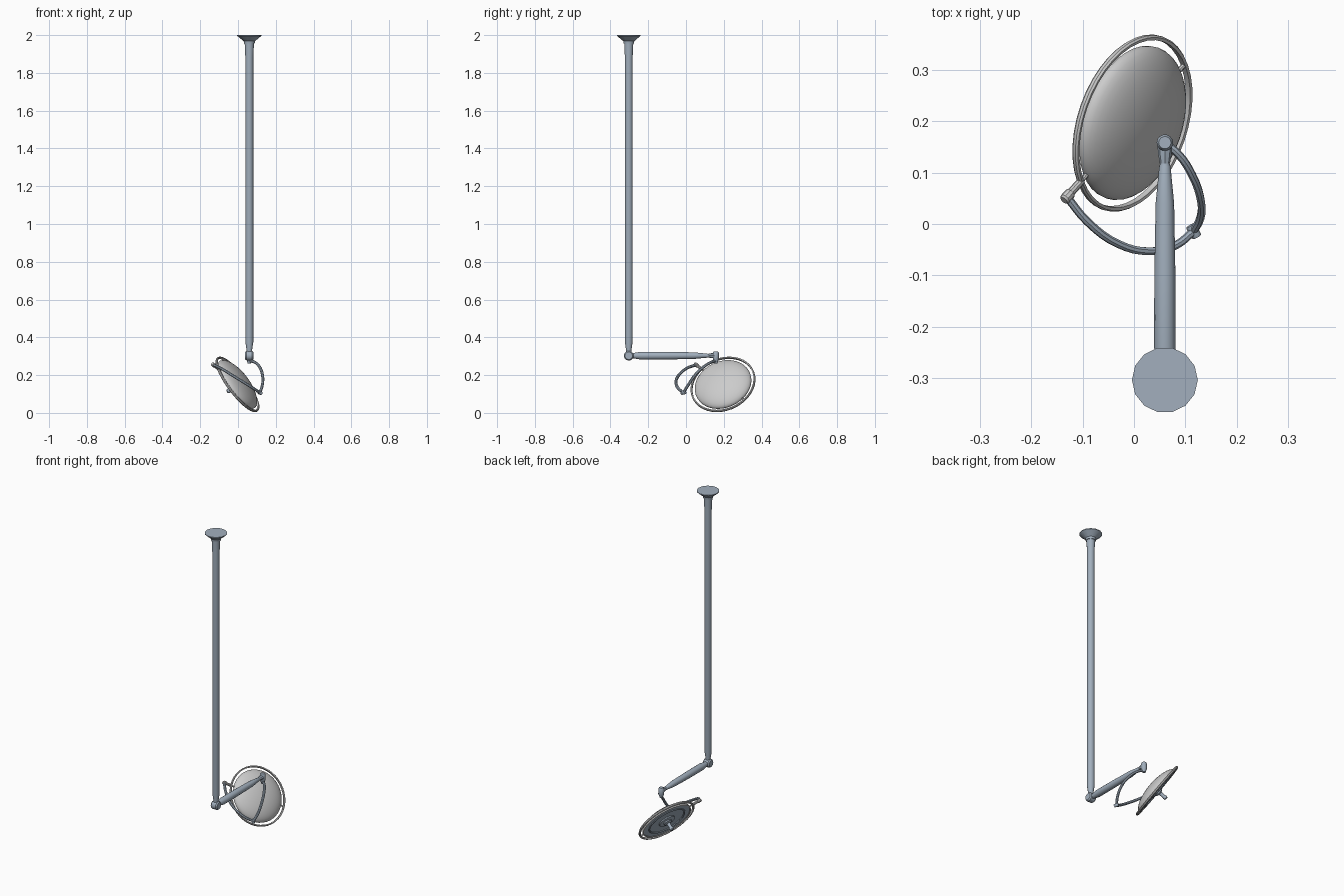
import bpy, bmesh, math
from mathutils import Vector

if "Cube" in bpy.data.objects:
    bpy.data.objects.remove(bpy.data.objects["Cube"])


def material(name, col):
    m = bpy.data.materials.new(name)
    m.diffuse_color = (*col, 1)
    m.use_nodes = True
    m.node_tree.nodes["Principled BSDF"].inputs["Base Color"].default_value = m.diffuse_color
    return m


BLUE = material("blue_grey_paint", (0.36, 0.43, 0.51))


def finish(ob, mat, angle=35):
    if mat:
        ob.data.materials.append(mat)
    bpy.ops.object.select_all(action='DESELECT')
    ob.select_set(True)
    bpy.context.view_layer.objects.active = ob
    bpy.ops.object.shade_smooth_by_angle(angle=math.radians(angle))
    return ob


def lathe(name, origin, axis, profile, n=14, mat=None, closed=False):
    """Revolve (radius, height) points about an axis."""
    bm = bmesh.new()
    q = Vector(axis).to_track_quat('Z', 'Y')
    o = Vector(origin)
    rings = []
    for r, h in profile:
        if r < 1e-6:
            rings.append([bm.verts.new(o + q @ Vector((0, 0, h)))])
        else:
            rings.append([bm.verts.new(o + q @ Vector((r * math.cos(t), r * math.sin(t), h)))
                          for t in (2 * math.pi * i / n for i in range(n))])
    pairs = list(zip(rings, rings[1:]))
    if closed:
        pairs.append((rings[-1], rings[0]))
    for a, b in pairs:
        for i in range(n):
            j = (i + 1) % n
            vs = [a[i % len(a)], a[j % len(a)], b[j % len(b)], b[i % len(b)]]
            bm.faces.new(list(dict.fromkeys(vs)))
    if not closed:
        for ring in (rings[0], rings[-1]):
            if len(ring) > 1:
                bm.faces.new(ring)
    bmesh.ops.recalc_face_normals(bm, faces=bm.faces)
    me = bpy.data.meshes.new(name)
    bm.to_mesh(me)
    bm.free()
    ob = bpy.data.objects.new(name, me)
    bpy.context.collection.objects.link(ob)
    return finish(ob, mat)


def tube(name, pts, radius, mat=None):
    """Round bar along a smooth path."""
    cu = bpy.data.curves.new(name, 'CURVE')
    cu.dimensions = '3D'
    cu.bevel_depth = radius
    cu.bevel_resolution = 2
    cu.use_fill_caps = True
    cu.resolution_u = 4
    sp = cu.splines.new('BEZIER')
    sp.bezier_points.add(len(pts) - 1)
    for p, co in zip(sp.bezier_points, pts):
        p.co = co
        p.handle_left_type = p.handle_right_type = 'AUTO'
    ob = bpy.data.objects.new(name, cu)
    bpy.context.collection.objects.link(ob)
    bpy.ops.object.select_all(action='DESELECT')
    ob.select_set(True)
    bpy.context.view_layer.objects.active = ob
    bpy.ops.object.convert(target='MESH')
    return finish(bpy.context.object, mat)


X, Y0, ZA = 0.06, -0.303, 0.303

# Ceiling pole with flared mounting flange
lathe("ceiling_pole", (X, Y0, 0), (0, 0, 1),
      [(0.014, 0.31), (0.015, 0.335), (0.021, 0.375), (0.021, 1.88), (0.025, 1.965)], mat=BLUE)
lathe("ceiling_flange", (X, Y0, 0), (0, 0, 1),
      [(0.028, 1.955), (0.03, 1.968), (0.064, 1.996), (0.064, 2.0)], mat=BLUE)

# Elbow hinge and horizontal arm
lathe("elbow_hinge", (X, Y0, ZA), (1, 0, 0),
      [(0.02, -0.022), (0.026, -0.015), (0.026, 0.015), (0.02, 0.022)], mat=BLUE)
lathe("horizontal_arm", (X, 0, ZA), (0, 1, 0),
      [(0.014, -0.295), (0.015, -0.275), (0.021, -0.24), (0.0205, -0.1), (0.018, 0.04),
       (0.011, 0.112), (0.009, 0.118), (0.009, 0.15)], mat=BLUE)

# Swivel joint at the end of the arm
lathe("swivel_joint", (X, 0.158, 0), (0, 0, 1),
      [(0.009, 0.262), (0.012, 0.274), (0.016, 0.284), (0.016, 0.318), (0.012, 0.325)], mat=BLUE)
lathe("swivel_neck", (X, 0, ZA), (0, 1, 0),
      [(0.01, 0.118), (0.013, 0.135), (0.015, 0.158)], n=8, mat=BLUE)

# Two curved yoke arms
hinge = Vector((0.116, -0.014, 0.107))
tube("upper_yoke_arm", [(0.06, 0.157, 0.275), (0.085, 0.137, 0.270), (0.113, 0.095, 0.245),
                        (0.130, 0.045, 0.197), (0.129, 0.012, 0.148), hinge], 0.008, BLUE)
C = Vector((-0.003, 0.196, 0.151))
N = Vector((0.771, -0.268, 0.577)).normalized()
U = Vector((-0.583, -0.657, 0.474))
U = (U - N * U.dot(N)).normalized()
tube("lower_yoke_arm", [hinge, (0.08, -0.042, 0.131), (0.03, -0.053, 0.162), (-0.03, -0.039, 0.199),
                        (-0.09, 0.004, 0.236), C + U * 0.218], 0.008, BLUE)
D = (C - hinge).normalized()
lathe("yoke_hinge", hinge, D, [(0.009, -0.013), (0.01, -0.01), (0.01, 0.01), (0.009, 0.013)],
      n=10, mat=BLUE)

# Pivot from yoke to lamp ring
lathe("lamp_pivot", C, U, [(0.008, 0.17), (0.008, 0.205), (0.011, 0.207), (0.011, 0.224),
                           (0.008, 0.228)], n=10)

# Outer ring around the lamp
lathe("lamp_ring", C, N, [(0.169, -0.006), (0.175, -0.007), (0.178, -0.003), (0.178, 0.003),
                          (0.175, 0.007), (0.169, 0.006)], n=40, closed=True)
V = N.cross(U)
for i, d in enumerate((U, -U)):
    lathe(f"ring_pin_{i + 1}", C, d, [(0.005, 0.15), (0.005, 0.172)], n=8)

# Domed reflector shell: outer cap and rim
R, H = 0.155, 0.052
cap = [(R * math.cos(a), H * math.sin(a) ** 1.15)
       for a in (math.pi / 2 * i / 10 for i in range(10))] + [(0, H)]
lathe("lamp_dome", C, N, [(0.146, -0.002), (0.148, -0.007), (0.154, -0.007)] + cap, n=40)

# Underside lens with raised rings
lathe("lamp_lens", C, N, [(0.147, -0.001), (0.147, -0.004), (0.118, -0.004), (0.116, -0.008),
                          (0.110, -0.008), (0.108, -0.003), (0.05, -0.003), (0.048, -0.009),
                          (0.03, -0.011), (0, -0.011)], n=40, mat=BLUE)

# Central aiming handle
lathe("lamp_handle", C, -N, [(0.026, 0.008), (0.024, 0.018), (0.011, 0.024), (0.009, 0.045),
                             (0.012, 0.055), (0.012, 0.064), (0.007, 0.069)], n=14, mat=BLUE)
